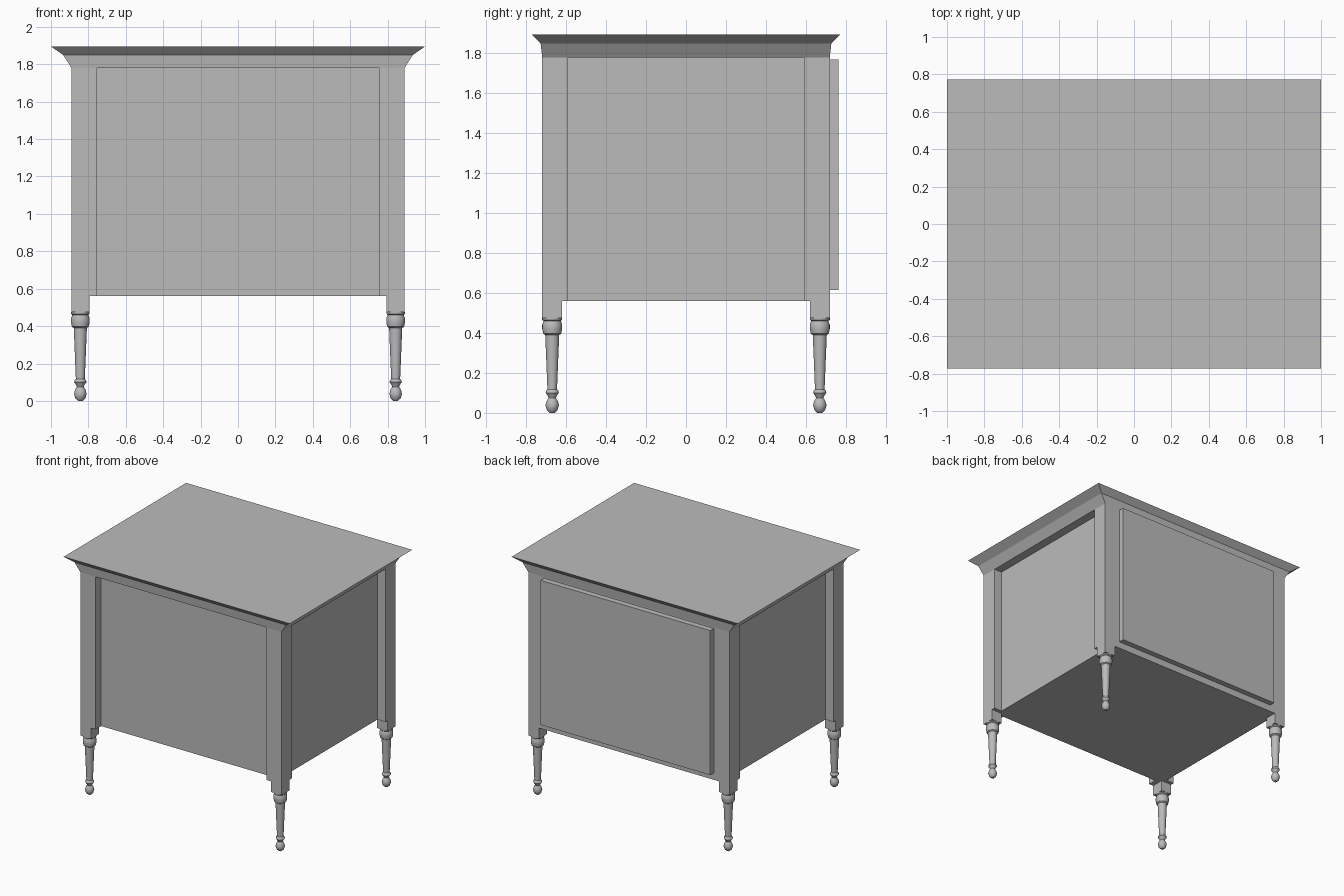
import bpy
import bmesh
from math import cos, sin, pi

if "Cube" in bpy.data.objects:
    bpy.data.objects.remove(bpy.data.objects["Cube"])

# One plain grey for the whole cabinet
GREY = (0.5, 0.5, 0.5, 1)
grey = bpy.data.materials.new("grey")
grey.use_nodes = True
grey.diffuse_color = GREY
grey.node_tree.nodes["Principled BSDF"].inputs["Base Color"].default_value = GREY


def add_object(name, bm):
    bmesh.ops.recalc_face_normals(bm, faces=bm.faces)
    mesh = bpy.data.meshes.new(name)
    bm.to_mesh(mesh)
    bm.free()
    mesh.materials.append(grey)
    obj = bpy.data.objects.new(name, mesh)
    bpy.context.collection.objects.link(obj)
    return obj


def loft(name, rings):
    """Join closed loops of equal length into a capped solid."""
    bm = bmesh.new()
    loops = [[bm.verts.new(p) for p in ring] for ring in rings]
    n = len(loops[0])
    for a, b in zip(loops, loops[1:]):
        for i in range(n):
            j = (i + 1) % n
            bm.faces.new((a[i], a[j], b[j], b[i]))
    bm.faces.new(loops[0])
    bm.faces.new(loops[-1])
    return add_object(name, bm)


def rect(x0, x1, y0, y1, z):
    return [(x0, y0, z), (x1, y0, z), (x1, y1, z), (x0, y1, z)]


def box(name, x0, x1, y0, y1, z0, z1):
    return loft(name, [rect(x0, x1, y0, y1, z) for z in (z0, z1)])


W, D = 0.89, 0.72          # half width and half depth of the case
BASE, TOP = 0.56, 1.78     # bottom and top of the case
BLOCK = 0.475              # bottom of the square leg blocks
INSET = 0.07               # depth of the recessed panels

# Case: recessed front and sides, flush back
box("case", -W + INSET, W - INSET, -D + INSET, D, BASE, TOP)
box("back_panel", -0.75, 0.75, D, 0.765, 0.615, 1.77)

# Flared top moulding
steps = [(W, D, TOP), (0.935, 0.728, 1.85), (1.0, 0.773, 1.895)]
loft("top_moulding", [rect(-x, x, -y, y, z) for x, y, z in steps])

# Turned leg outline, radius and height
LEG = [(0.012, 0), (0.026, 0.013), (0.034, 0.038), (0.027, 0.062),
       (0.018, 0.075), (0.024, 0.088), (0.033, 0.1), (0.031, 0.11),
       (0.024, 0.118), (0.035, 0.39), (0.045, 0.397), (0.05, 0.42),
       (0.05, 0.442), (0.043, 0.46), (0.05, 0.466), (0.05, BLOCK)]
SIDES = 24


def corner_box(name, sx, sy, x_in, y_in, z0, z1):
    xs = sorted((sx * W, sx * x_in))
    ys = sorted((sy * D, sy * y_in))
    return box(name, *xs, *ys, z0, z1)


# Corner posts, leg blocks and turned legs
for sx, side in ((1, "left"), (-1, "right")):
    for sy, end in ((-1, "front"), (1, "back")):
        tag = f"{end}_{side}"
        corner_box(f"post_{tag}", sx, sy, 0.755, 0.59, BASE, TOP)
        corner_box(f"leg_block_{tag}", sx, sy, 0.795, 0.62, BLOCK, BASE)
        rings = [[(sx * 0.843 + r * cos(2 * pi * i / SIDES),
                   sy * 0.67 + r * sin(2 * pi * i / SIDES), z)
                  for i in range(SIDES)] for r, z in LEG]
        leg = loft(f"leg_{tag}", rings)
        bpy.ops.object.select_all(action="DESELECT")
        leg.select_set(True)
        bpy.context.view_layer.objects.active = leg
        bpy.ops.object.shade_smooth_by_angle(angle=0.6)
